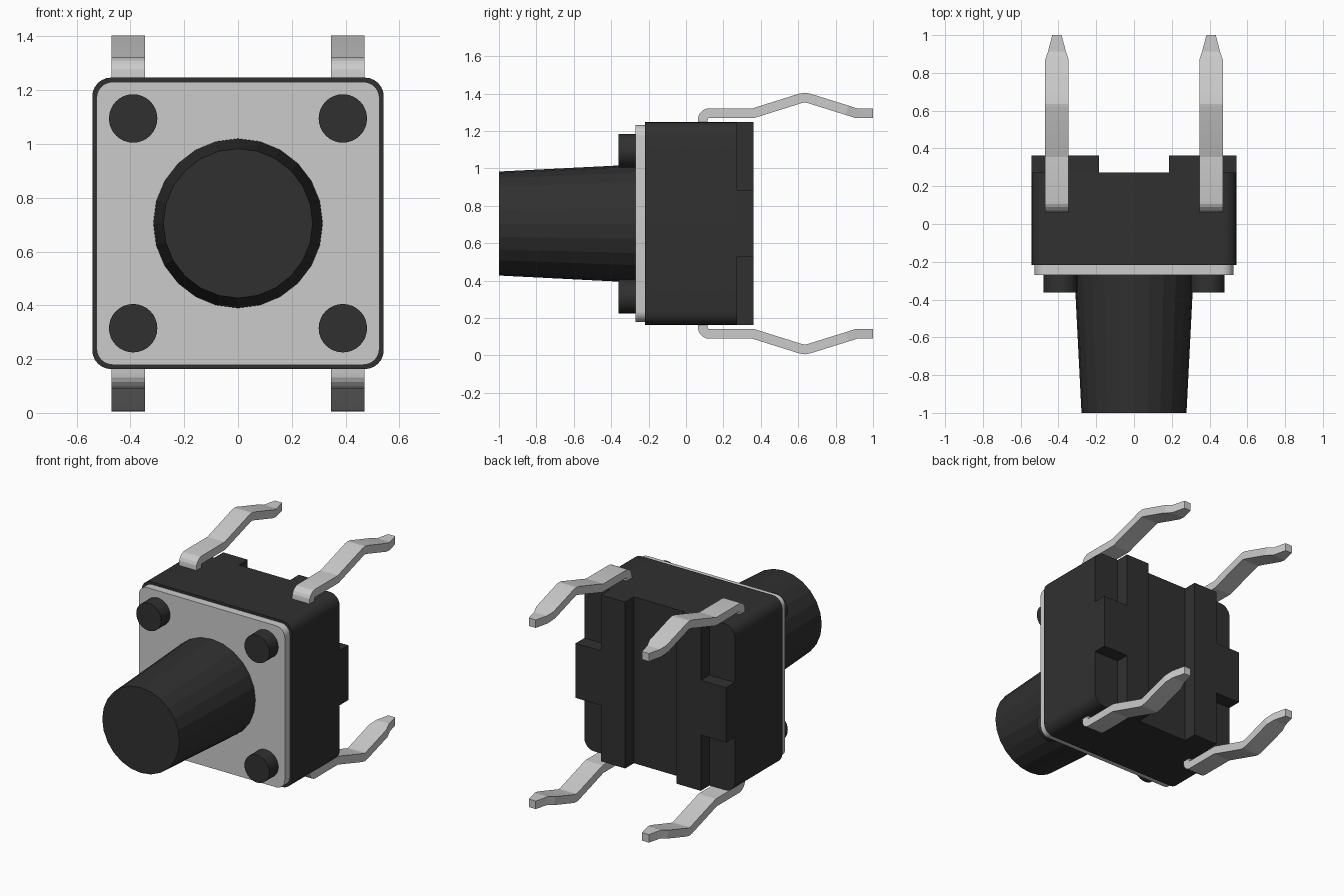
import bpy, bmesh, math
from mathutils import Vector, Matrix

if "Cube" in bpy.data.objects:
    bpy.data.objects.remove(bpy.data.objects["Cube"])

CZ = 0.705  # height of the switch axis

black = bpy.data.materials.new("black_plastic")
black.diffuse_color = (0.03, 0.03, 0.03, 1)
black.use_nodes = True
black.node_tree.nodes["Principled BSDF"].inputs["Base Color"].default_value = black.diffuse_color


def finish(bm, name, mat=None, smooth=None):
    bmesh.ops.recalc_face_normals(bm, faces=bm.faces)
    me = bpy.data.meshes.new(name)
    bm.to_mesh(me)
    bm.free()
    ob = bpy.data.objects.new(name, me)
    bpy.context.collection.objects.link(ob)
    if mat:
        me.materials.append(mat)
    if smooth:
        bpy.ops.object.select_all(action='DESELECT')
        ob.select_set(True)
        bpy.context.view_layer.objects.active = ob
        bpy.ops.object.shade_smooth_by_angle(angle=math.radians(smooth))
    return ob


def box(name, x, y, z, mat=None, radius=0):
    """Box from ranges; radius rounds the edges that run along y."""
    bm = bmesh.new()
    bmesh.ops.create_cube(bm, size=1)
    for v in bm.verts:
        v.co = [r[0] + (c + 0.5) * (r[1] - r[0]) for r, c in zip((x, y, z), v.co)]
    if radius:
        edges = [e for e in bm.edges
                 if abs(e.verts[0].co.y - e.verts[1].co.y) > 1e-4]
        bmesh.ops.bevel(bm, geom=edges, offset=radius, segments=6,
                        profile=0.5, affect='EDGES')
    return finish(bm, name, mat, 30 if radius else None)


def cone_y(name, x, z, y0, y1, r0, r1, sides, smooth=None):
    """Round part along y, radius r0 at y0 (back) and r1 at y1 (front)."""
    bm = bmesh.new()
    m = (Matrix.Translation((x, (y0 + y1) / 2, z))
         @ Matrix.Rotation(math.pi / 2, 4, 'X'))
    bmesh.ops.create_cone(bm, cap_ends=True, segments=sides, radius1=r0,
                          radius2=r1, depth=y0 - y1, matrix=m)
    return finish(bm, name, black, smooth)


def pin(name, x, side):
    """Bent strip swept along a y-z centre line, tapered at the tip."""
    path = [(0.09, 0.50, 0.0625), (0.09, 0.555, 0.0625)]
    for i in range(1, 6):
        a = math.pi - i * math.pi / 10
        path.append((0.125 + 0.035 * math.cos(a), 0.555 + 0.035 * math.sin(a), 0.0625))
    path += [(0.36, 0.59, 0.0625), (0.615, 0.67, 0.0625), (0.635, 0.673, 0.0625),
             (0.655, 0.67, 0.0625), (0.86, 0.606, 0.0625), (0.91, 0.59, 0.047),
             (1.0, 0.59, 0.025)]
    pts = [Vector(p[:2]) for p in path]
    bm = bmesh.new()
    rings = []
    for i, p in enumerate(pts):
        d_in = (p - pts[max(i - 1, 0)]).normalized() if i else (pts[1] - p).normalized()
        d_out = (pts[i + 1] - p).normalized() if i < len(pts) - 1 else d_in
        t = (d_in + d_out).normalized()
        n = Vector((-t.y, t.x)) * (0.026 / t.dot(d_in))
        w = path[i][2]
        ring = [(s, p + n * k) for s, k in ((-w, -1), (w, -1), (w, 1), (-w, 1))]
        rings.append([bm.verts.new((x + s, q.x, CZ + side * q.y)) for s, q in ring])
    for a, b in zip(rings, rings[1:]):
        for i in range(4):
            j = (i + 1) % 4
            bm.faces.new((a[i], a[j], b[j], b[i]))
    bm.faces.new(rings[0])
    bm.faces.new(rings[-1])
    return finish(bm, name, None, 15)


# housing and metal cover plate
box("housing", (-0.542, 0.542), (-0.218, 0.272), (CZ - 0.542, CZ + 0.542), black, 0.07)
box("cover_plate", (-0.526, 0.526), (-0.27, -0.218), (CZ - 0.526, CZ + 0.526), None, 0.06)

# push button
cone_y("button", 0, CZ, -0.27, -1.0, 0.315, 0.278, 24)

for sx, side_name in ((-1, "left"), (1, "right")):
    # back rails with a side tab each
    box(side_name + "_rail", sorted((sx * 0.185, sx * 0.36)), (0.272, 0.362),
        (CZ - 0.542, CZ + 0.542), black)
    box(side_name + "_tab", sorted((sx * 0.36, sx * 0.542)), (0.272, 0.362),
        (CZ - 0.178, CZ + 0.178), black)
    for sz, level in ((-1, "lower"), (1, "upper")):
        # corner rivets and contact pins
        cone_y(f"{level}_{side_name}_rivet", sx * 0.39, CZ + sz * 0.39,
               -0.27, -0.362, 0.09, 0.09, 32, 30)
        pin(f"{level}_{side_name}_pin", sx * 0.408, sz)
